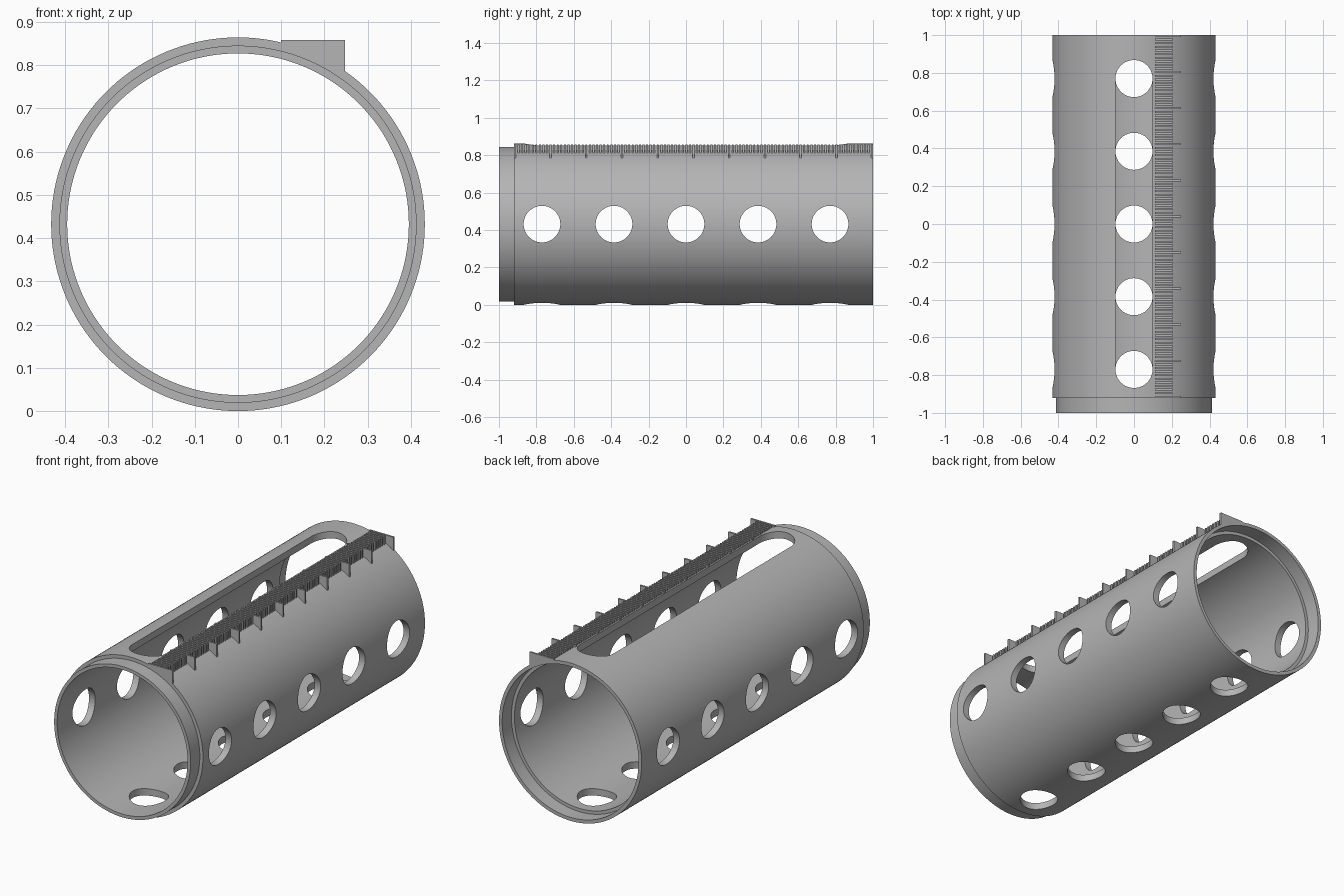
import bpy, bmesh, math
from mathutils import Vector

if "Cube" in bpy.data.objects:
    bpy.data.objects.remove(bpy.data.objects["Cube"], do_unlink=True)

R_OUT, R_STEP, R_IN = 0.432, 0.413, 0.395
CZ = R_OUT
HOLE_R = 0.098
HOLE_PITCH = 0.385
LIP = 0.92

grey = bpy.data.materials.new("plain grey")
grey.use_nodes = True
colour = (0.46, 0.46, 0.46, 1)
grey.diffuse_color = colour
grey.node_tree.nodes["Principled BSDF"].inputs["Base Color"].default_value = colour


def make_object(name, bm):
    bmesh.ops.recalc_face_normals(bm, faces=bm.faces[:])
    mesh = bpy.data.meshes.new(name)
    bm.to_mesh(mesh)
    bm.free()
    mesh.materials.append(grey)
    obj = bpy.data.objects.new(name, mesh)
    bpy.context.collection.objects.link(obj)
    return obj


def prism(bm, points, along):
    """Extrude a closed outline by a vector."""
    face = bm.faces.new([bm.verts.new(p) for p in points])
    new = bmesh.ops.extrude_face_region(bm, geom=[face], use_keep_orig=True)["geom"]
    bmesh.ops.translate(bm, vec=Vector(along), verts=[v for v in new if isinstance(v, bmesh.types.BMVert)])


def stadium(half_length, radius, steps=32):
    """Outline with round ends; a plain circle when half_length is 0."""
    pts = []
    for side in (1, -1):
        count = steps + 1 if half_length else steps
        for i in range(count):
            a = math.pi * i / steps
            pts.append((side * radius * math.cos(a), side * (half_length + radius * math.sin(a))))
    return pts


# Tube: spigot at the front, matching socket at the back
profile = [(R_IN, -1), (R_STEP, -1), (R_STEP, -LIP), (R_OUT, -LIP),
           (R_OUT, 1), (R_STEP, 1), (R_STEP, LIP), (R_IN, LIP)]
SEG = 144
bm = bmesh.new()
rings = []
for s in range(SEG):
    a = 2 * math.pi * s / SEG
    rings.append([bm.verts.new((r * math.sin(a), y, CZ + r * math.cos(a))) for r, y in profile])
for s in range(SEG):
    here, there = rings[s], rings[(s + 1) % SEG]
    for k in range(len(profile)):
        n = (k + 1) % len(profile)
        bm.faces.new((here[k], here[n], there[n], there[k]))
tube = make_object("tube", bm)

# Cutters: side holes, bottom holes and the long top slot
bm = bmesh.new()
for i in range(-2, 3):
    y = i * HOLE_PITCH
    circle = stadium(0, HOLE_R)
    prism(bm, [(-0.6, y + v, CZ + u) for u, v in circle], (1.2, 0, 0))
    prism(bm, [(u, y + v, -0.1) for u, v in circle], (0, 0, 0.3))
prism(bm, [(u, v, 0.65) for u, v in stadium(2 * HOLE_PITCH, HOLE_R)], (0, 0, 0.4))
cutter = make_object("hole_cutter", bm)
cutter.hide_render = True

cut = tube.modifiers.new("holes", "BOOLEAN")
cut.operation = "DIFFERENCE"
cut.solver = "EXACT"
cut.object = cutter
bpy.context.view_layer.objects.active = tube
tube.select_set(True)
bpy.ops.object.modifier_apply(modifier=cut.name)
bpy.data.objects.remove(cutter, do_unlink=True)
bpy.ops.object.shade_smooth_by_angle(angle=math.radians(30))

# Ruler: fine ribs with a longer tab at every tenth
TOP, THICK, COUNT = 0.858, 0.01, 100
ribs, tabs = bmesh.new(), bmesh.new()


def rib(bm, y, x0, x1):
    root = [x1 + (x0 - x1) * k / 4 for k in range(5)]
    under = [(x, y, CZ + math.sqrt((R_OUT - 0.004) ** 2 - x * x)) for x in root]
    prism(bm, [(x0, y, TOP), (x1, y, TOP)] + under, (0, THICK, 0))


for i in range(COUNT + 1):
    y = -LIP + i * (1 + LIP - THICK) / COUNT
    if i % 10:
        rib(ribs, y, 0.11, 0.205)
    else:
        rib(tabs, y, 0.1, 0.248)
make_object("ruler_ribs", ribs)
make_object("ruler_tabs", tabs)
